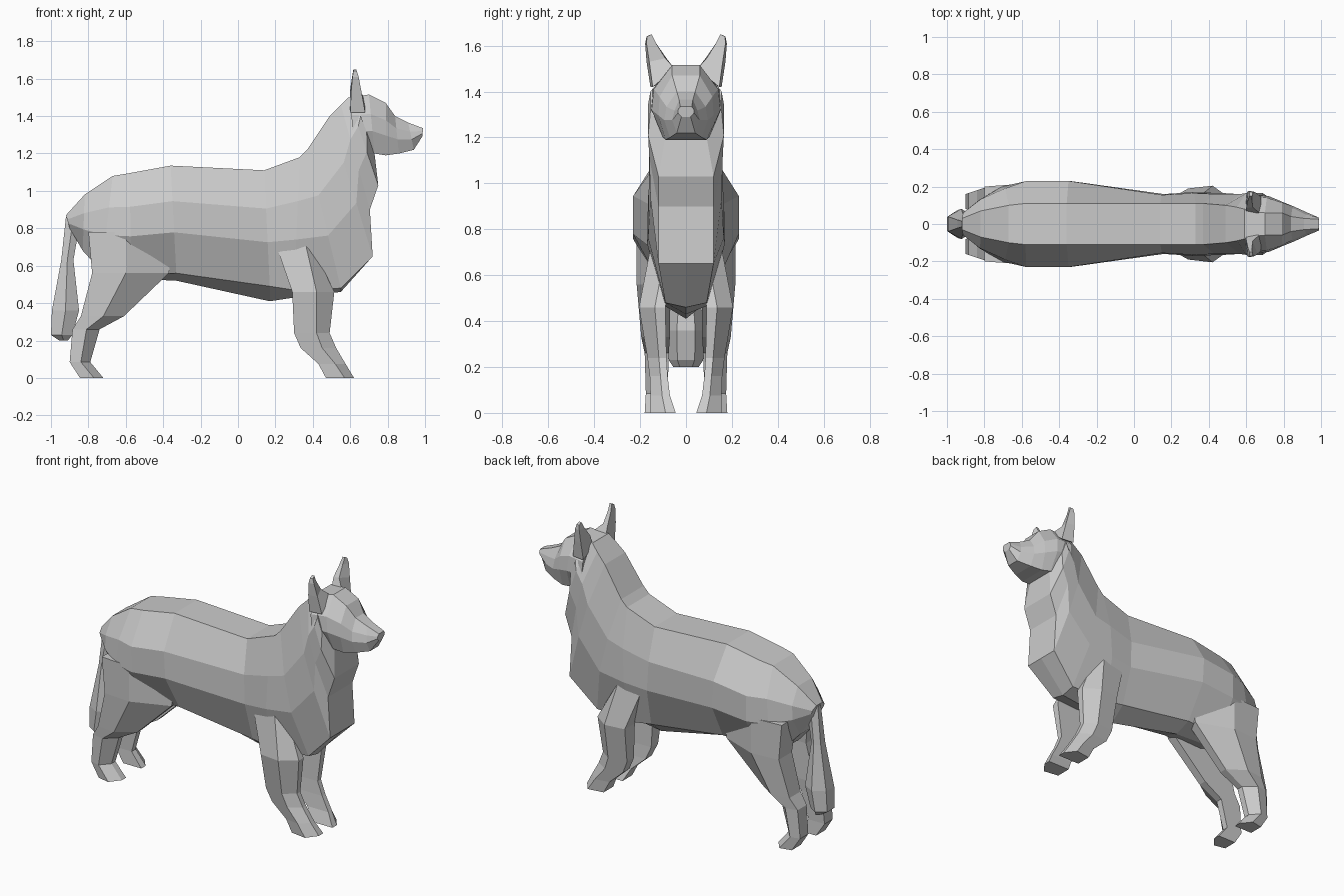
import bpy, bmesh


def loft(name, rings, mirror=False):
    """Skin a list of equal-length point rings and cap both ends."""
    bm = bmesh.new()
    loops = [[bm.verts.new(p) for p in ring] for ring in rings]
    n = len(loops[0])
    for a, b in zip(loops, loops[1:]):
        for i in range(n):
            j = (i + 1) % n
            bm.faces.new((a[i], a[j], b[j], b[i]))
    bm.faces.new(loops[0])
    bm.faces.new(loops[-1])
    bmesh.ops.recalc_face_normals(bm, faces=bm.faces)
    me = bpy.data.meshes.new(name)
    bm.to_mesh(me)
    bm.free()
    ob = bpy.data.objects.new(name, me)
    bpy.context.collection.objects.link(ob)
    if mirror:
        m = ob.modifiers.new("Mirror", 'MIRROR')
        m.use_axis = (False, True, False)
        m.use_mirror_merge = False
    return ob


def section(tx, tz, bx, bz, wt, w1, w2, wb, drop=0.0):
    """Symmetric ring from a top point to a bottom point with half widths."""
    half = []
    for t, w in ((0, wt), (0.33, w1), (0.62, w2), (1, wb)):
        half.append((tx + (bx - tx) * t, w, tz + (bz - tz) * t))
    return half + [(bx, 0, bz - drop)] + [(x, -y, z) for x, y, z in reversed(half)]


def leg_ring(z, xb, xm, xf, yi, yo):
    """Five-sided leg section with a bevelled outer front."""
    yf = yi + (yo - yi) * 0.4
    return [(xb, yi, z), (xb, yo - 0.015, z), (xm, yo, z), (xf, yf, z), (xf, yi, z)]


# Torso and neck: rump to throat
torso = [
    (-.92, .87, -.90, .80, .03, .06, .06, .03, 0),
    (-.82, .98, -.83, .68, .07, .13, .13, .06, 0),
    (-.67, 1.08, -.73, .57, .10, .19, .20, .10, 0),
    (-.58, 1.095, -.57, .55, .11, .23, .23, .11, .02),
    (-.36, 1.135, -.33, .56, .11, .23, .23, .11, .04),
    (.14, 1.11, .17, .49, .11, .155, .16, .10, .08),
    (.33, 1.18, .30, .47, .11, .165, .17, .10, .04),
    (.37, 1.22, .55, .48, .11, .16, .165, .09, .02),
    (.49, 1.40, .72, .65, .10, .16, .155, .12, 0),
    (.55, 1.46, .705, .90, .09, .165, .16, .12, 0),
    (.59, 1.50, .75, 1.03, .08, .165, .165, .12, 0),
    (.62, 1.50, .73, 1.20, .07, .155, .155, .09, 0),
]
loft("torso_and_neck", [section(*r) for r in torso])

# Head: skull to nose
head = [
    (.60, 1.50, .62, 1.21, .07, .15, .155, .10),
    (.70, 1.515, .73, 1.20, .06, .14, .15, .10),
    (.79, 1.47, .79, 1.19, .06, .115, .12, .09),
    (.84, 1.40, .86, 1.20, .04, .085, .095, .07),
    (.91, 1.365, .94, 1.22, .03, .05, .06, .04),
    (.99, 1.335, .985, 1.29, .025, .035, .035, .02),
]
loft("head", [section(*r) for r in head])

# Ears: back, outer, front and cupped inner edge
ears = [
    [(.60, .06, 1.47), (.60, .155, 1.42), (.68, .145, 1.42), (.68, .05, 1.50)],
    [(.60, .085, 1.545), (.605, .172, 1.53), (.66, .16, 1.53), (.635, .09, 1.545)],
    [(.61, .13, 1.61), (.612, .178, 1.61), (.645, .172, 1.61), (.63, .13, 1.61)],
    [(.617, .15, 1.65), (.617, .172, 1.64), (.635, .170, 1.64), (.632, .15, 1.65)],
]
loft("ears", ears, mirror=True)

# Front legs
front = [
    (.72, .20, .36, .39, .04, .155),
    (.46, .29, .42, .515, .09, .205),
    (.24, .30, .42, .49, .085, .168),
    (.16, .335, .45, .525, .08, .158),
    (.075, .43, .52, .575, .07, .155),
    (0, .47, .57, .62, .045, .155),
]
loft("front_legs", [leg_ring(*r) for r in front], mirror=True)

# Hind legs
hind = [
    (.78, -.80, -.60, -.33, .05, .215),
    (.56, -.78, -.60, -.37, .07, .215),
    (.33, -.84, -.72, -.61, .07, .195),
    (.26, -.885, -.81, -.74, .075, .18),
    (.085, -.90, -.84, -.79, .08, .175),
    (0, -.845, -.77, -.72, .075, .18),
]
loft("hind_legs", [leg_ring(*r) for r in hind], mirror=True)

# Tail hanging behind the hind legs
tail = [(.86, -.92, -.84, .03), (.63, -.945, -.88, .045), (.36, -.995, -.85, .08),
        (.23, -1.0, -.885, .075), (.20, -.955, -.91, .055)]
loft("tail", [[(xb, w * .5, z), ((xb + xf) / 2, w, z), (xf, w * .5, z),
               (xf, -w * .5, z), ((xb + xf) / 2, -w, z), (xb, -w * .5, z)]
              for z, xb, xf, w in tail])
